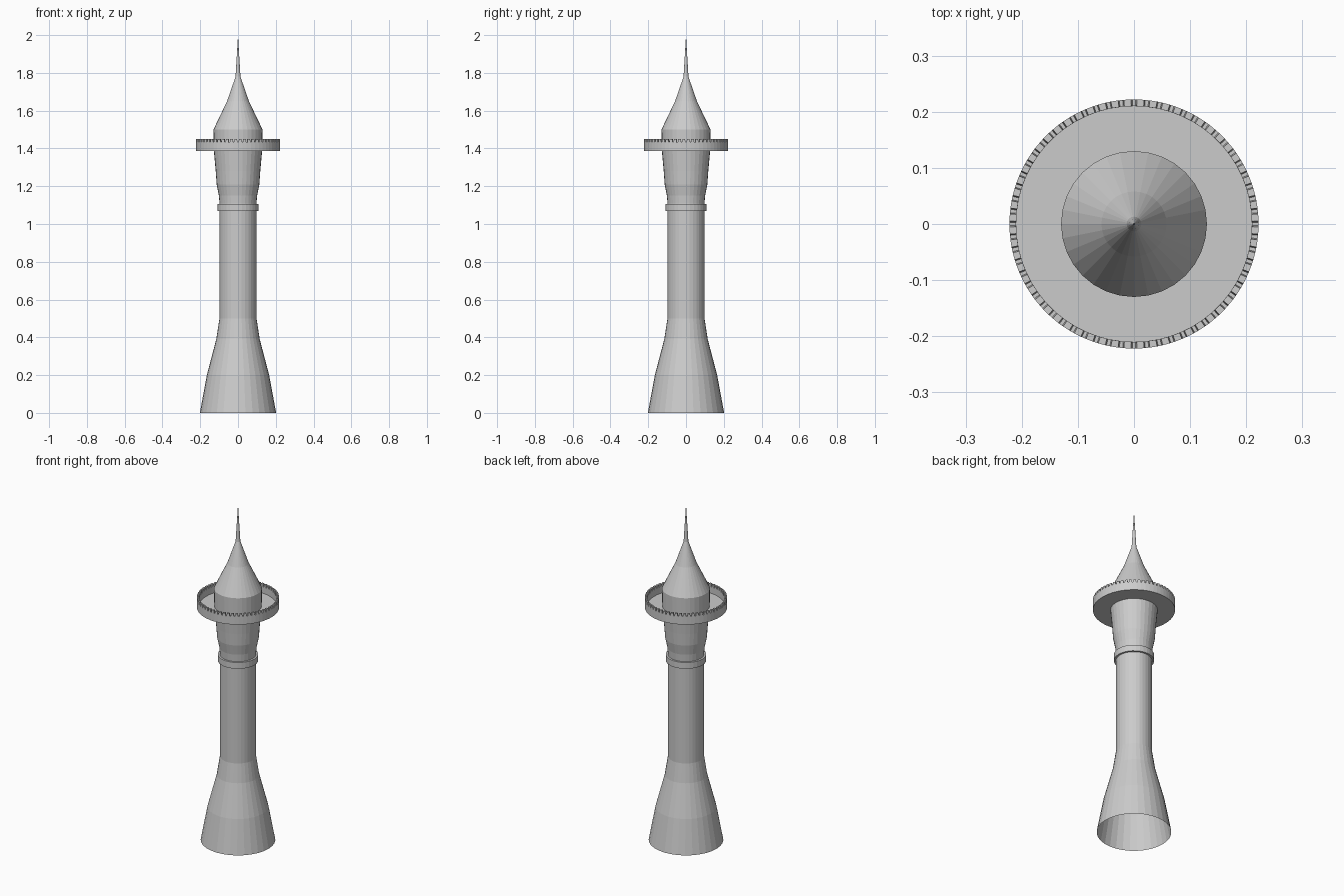
import bpy, bmesh, math

if "Cube" in bpy.data.objects:
    bpy.data.objects.remove(bpy.data.objects["Cube"])

stone = bpy.data.materials.new("grey_stone")
stone.diffuse_color = (0.6, 0.6, 0.6, 1)
stone.use_nodes = True
stone.node_tree.nodes["Principled BSDF"].inputs["Base Color"].default_value = stone.diffuse_color


def finish(name, bm):
    bmesh.ops.recalc_face_normals(bm, faces=bm.faces)
    me = bpy.data.meshes.new(name)
    bm.to_mesh(me)
    bm.free()
    me.materials.append(stone)
    ob = bpy.data.objects.new(name, me)
    bpy.context.collection.objects.link(ob)
    return ob


def lathe(name, profile, sides=32, closed=False):
    """Revolve (radius, height) points about z; radius 0 makes a tip."""
    bm = bmesh.new()
    rings = []
    for r, z in profile:
        if r == 0:
            rings.append([bm.verts.new((0, 0, z))] * sides)
        else:
            rings.append([bm.verts.new((r * math.cos(2 * math.pi * i / sides),
                                        r * math.sin(2 * math.pi * i / sides), z))
                          for i in range(sides)])
    pairs = list(zip(rings, rings[1:]))
    if closed:
        pairs.append((rings[-1], rings[0]))
    for a, b in pairs:
        for i in range(sides):
            j = (i + 1) % sides
            quad = list(dict.fromkeys((a[i], a[j], b[j], b[i])))
            bm.faces.new(quad)
    return finish(name, bm)


# flared shaft, open underneath, widening again below the gallery
lathe("tower_shaft", [(0.202, 0), (0.165, 0.2), (0.115, 0.39), (0.098, 0.5),
                      (0.098, 1.11), (0.101, 1.15), (0.113, 1.21),
                      (0.118, 1.28), (0.128, 1.39)])

# collar round the shaft
lathe("collar_ring", [(0.097, 1.07), (0.109, 1.07), (0.109, 1.107), (0.097, 1.107)],
      closed=True)

# gallery tray with raised rim
lathe("gallery", [(0.12, 1.386), (0.222, 1.386), (0.222, 1.434),
                  (0.21, 1.434), (0.21, 1.395), (0.12, 1.395)], 60, closed=True)

# small battlements on the rim
bm = bmesh.new()
teeth = 60
pitch = 2 * math.pi / teeth
for k in range(teeth):
    mid = (k + 0.5) * pitch
    v = []
    for z, w in ((1.432, 0.38), (1.45, 0.28)):
        for r, s in ((0.21, -1), (0.222, -1), (0.222, 1), (0.21, 1)):
            a = mid + s * w * pitch
            v.append(bm.verts.new((r * math.cos(a), r * math.sin(a), z)))
    bm.faces.new(v[4:])
    for i in range(4):
        j = (i + 1) % 4
        bm.faces.new((v[i], v[j], v[j + 4], v[i + 4]))
finish("battlements", bm)

# upper drum, pointed roof and needle
lathe("roof_spire", [(0.128, 1.39), (0.13, 1.5), (0.058, 1.65),
                     (0.013, 1.78), (0, 2.0)])
